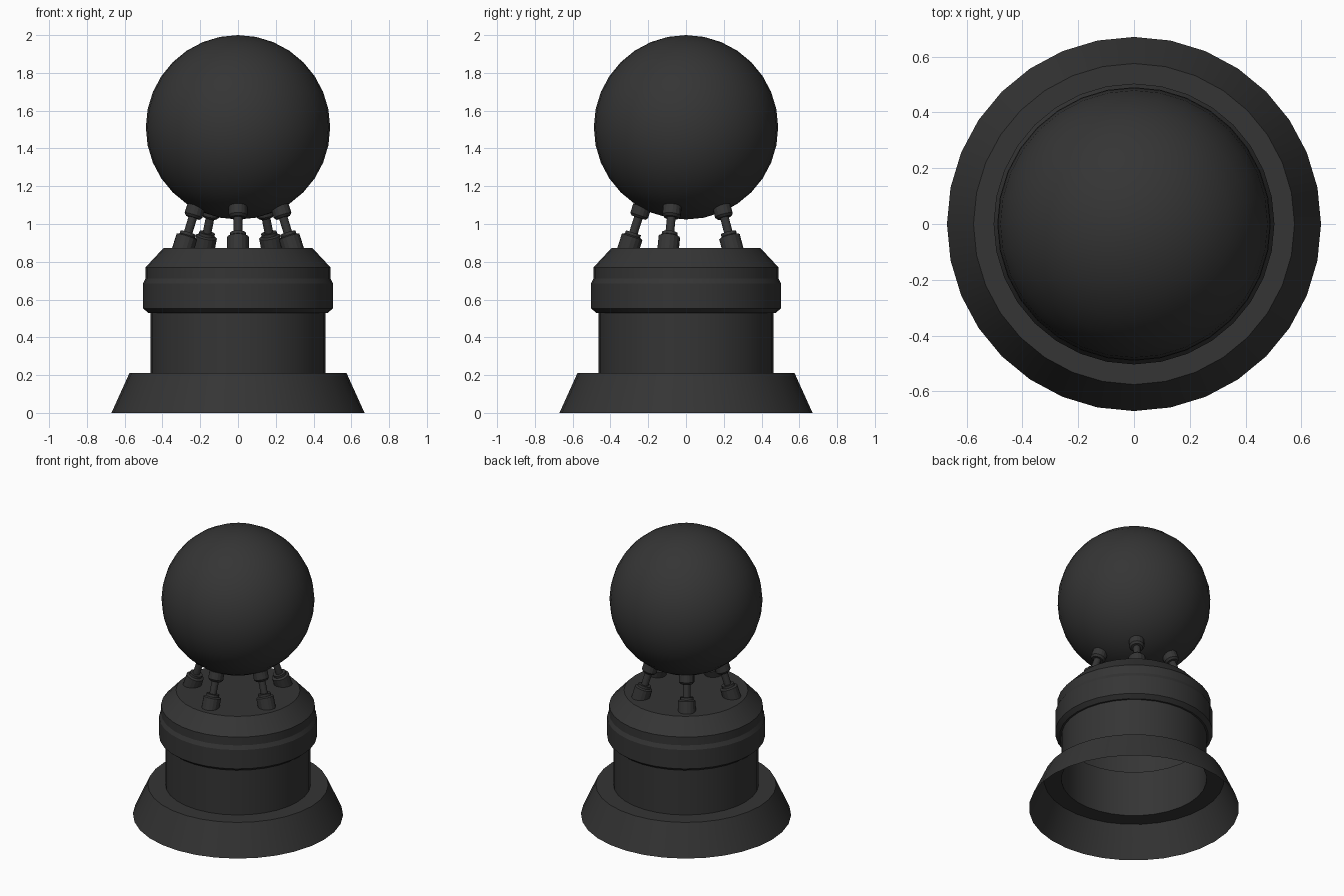
import bpy, math
from mathutils import Matrix, Vector

if "Cube" in bpy.data.objects:
    bpy.data.objects.remove(bpy.data.objects["Cube"])

dark = bpy.data.materials.new("dark_grey")
dark.diffuse_color = (0.035, 0.035, 0.035, 1)
dark.use_nodes = True
dark.node_tree.nodes["Principled BSDF"].inputs["Base Color"].default_value = dark.diffuse_color


def finish(obj):
    obj.data.materials.append(dark)
    bpy.ops.object.select_all(action='DESELECT')
    obj.select_set(True)
    bpy.context.view_layer.objects.active = obj
    bpy.ops.object.shade_smooth_by_angle(angle=math.radians(20))


def lathe(name, profile, segs, cap_bottom=False):
    """Revolve (radius, z) points from bottom to top; the top is capped."""
    verts, faces = [], []
    for r, z in profile:
        for i in range(segs):
            a = 2 * math.pi * i / segs
            verts.append((r * math.cos(a), r * math.sin(a), z))
    for k in range(len(profile) - 1):
        for i in range(segs):
            j = (i + 1) % segs
            faces.append((k * segs + i, k * segs + j,
                          (k + 1) * segs + j, (k + 1) * segs + i))
    top = (len(profile) - 1) * segs
    faces.append(tuple(range(top, top + segs)))
    if cap_bottom:
        faces.append(tuple(reversed(range(segs))))
    mesh = bpy.data.meshes.new(name)
    mesh.from_pydata(verts, [], faces)
    obj = bpy.data.objects.new(name, mesh)
    bpy.context.collection.objects.link(obj)
    finish(obj)
    return obj


# Hollow pedestal, open underneath
lathe("pedestal", [(0.67, 0), (0.575, 0.21), (0.463, 0.21), (0.463, 0.53),
                   (0.475, 0.53), (0.503, 0.553), (0.503, 0.685),
                   (0.49, 0.712), (0.49, 0.77), (0.395, 0.872)], 32)

# Ball
bpy.ops.mesh.primitive_uv_sphere_add(segments=32, ring_count=16, radius=0.488,
                                     location=(0, 0, 1.512))
ball = bpy.context.object
ball.name = "ball"
finish(ball)

# Five struts leaning inward to hold the ball
strut_profile = [(0.057, -0.015), (0.057, 0.065), (0.042, 0.072), (0.042, 0.088),
                 (0.023, 0.088), (0.023, 0.172), (0.038, 0.172), (0.049, 0.185),
                 (0.049, 0.235)]
for n in range(5):
    strut = lathe(f"strut_{n + 1}", strut_profile, 16, cap_bottom=True)
    a = math.radians(-90 + 72 * n)
    strut.matrix_world = (Matrix.Rotation(a, 4, 'Z')
                          @ Matrix.Translation(Vector((0.305, 0, 0.87)))
                          @ Matrix.Rotation(math.radians(-18), 4, 'Y'))
